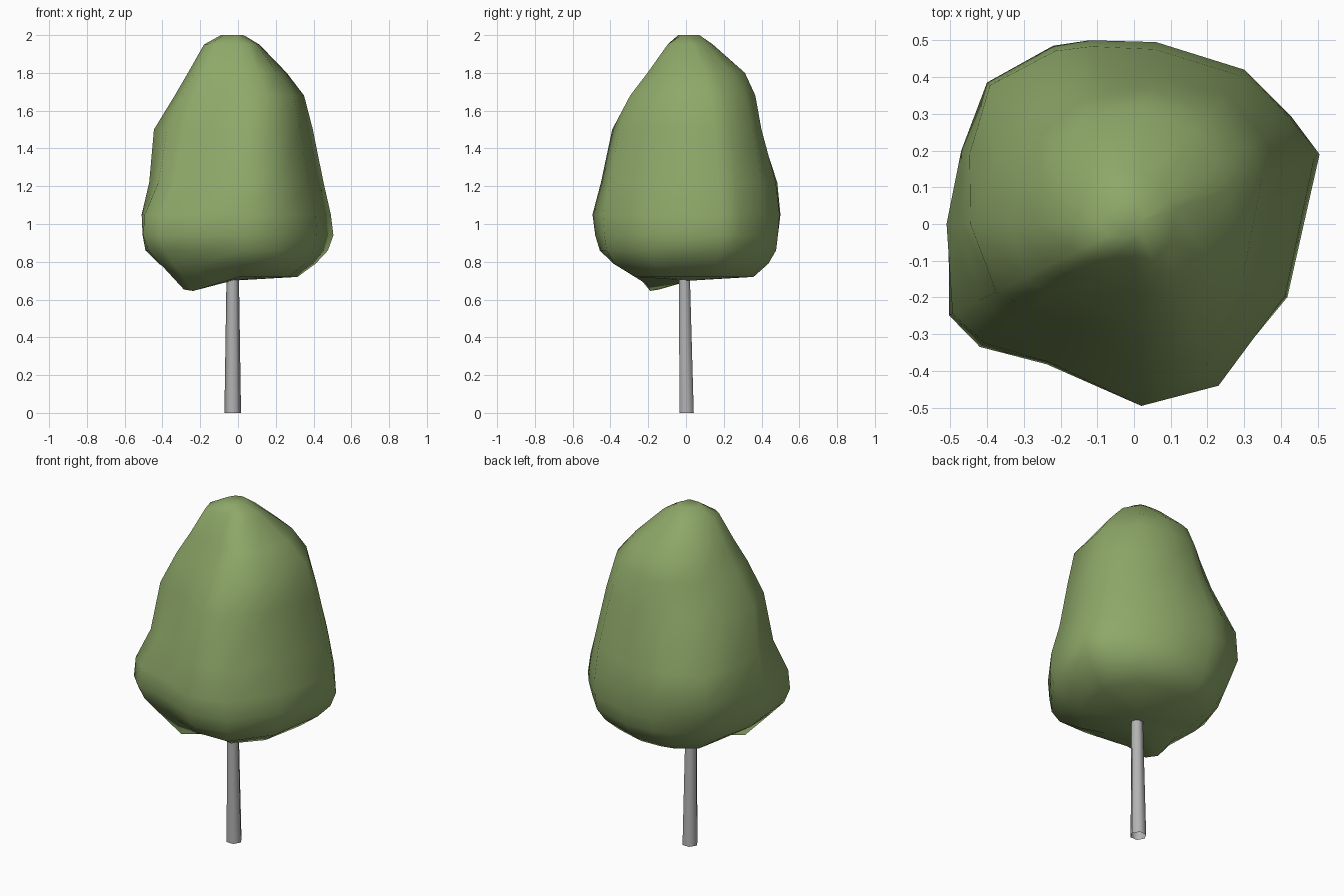
import bpy, bmesh, math

if "Cube" in bpy.data.objects:
    bpy.data.objects.remove(bpy.data.objects["Cube"])


def material(name, rgb):
    m = bpy.data.materials.new(name)
    m.diffuse_color = (*rgb, 1)
    m.use_nodes = True
    m.node_tree.nodes["Principled BSDF"].inputs["Base Color"].default_value = m.diffuse_color
    return m


def make_object(name, bm, mat, angle):
    bmesh.ops.recalc_face_normals(bm, faces=bm.faces)
    me = bpy.data.meshes.new(name)
    bm.to_mesh(me)
    bm.free()
    me.materials.append(mat)
    ob = bpy.data.objects.new(name, me)
    bpy.context.collection.objects.link(ob)
    bpy.context.view_layer.objects.active = ob
    ob.select_set(True)
    bpy.ops.object.shade_smooth_by_angle(angle=math.radians(angle))
    ob.select_set(False)
    return ob


def loft(bm, rings):
    n = len(rings[0])
    for a, b in zip(rings, rings[1:]):
        for i in range(n):
            j = (i + 1) % n
            bm.faces.new((a[i], a[j], b[j], b[i]))


leaf_green = material("leaf green", (0.27, 0.39, 0.14))
bark_grey = material("bark grey", (0.45, 0.45, 0.45))

# Crown: widest outline seen from above, scaled per height and direction
OUTLINE = [(.505, .19), (.43, .29), (.3, .42), (.06, .495), (-.12, .5),
           (-.22, .485), (-.4, .385), (-.47, .2), (-.51, 0), (-.505, -.25),
           (-.42, -.335), (-.24, -.385), (.02, -.495), (.23, -.44), (.42, -.2)]
# Extents towards E, NE, N, NW, W, SW, S, SE
WIDEST = (.505, .52, .5, .54, .51, .53, .495, .475)
PROFILE = [
    (.72, (.27, .38, .36, .36, .29, .30, .22, .34)),
    (.79, (.38, .46, .44, .43, .42, .43, .38, .44)),
    (.86, (.46, .51, .48, .47, .49, .49, .455, .465)),
    (.94, (.505, .52, .49, .50, .505, .53, .48, .47)),
    (1.05, (.48, .52, .50, .54, .51, .51, .495, .475)),
    (1.22, (.425, .50, .48, .53, .47, .41, .45, .435)),
    (1.50, (.37, .44, .40, .40, .445, .345, .39, .39)),
    (1.68, (.325, .39, .37, .34, .335, .285, .265, .36)),
    (1.80, (.23, .30, .32, .30, .265, .22, .18, .25)),
    (1.95, (.11, .12, .14, .16, .18, .15, .085, .12)),
    (2.00, (.02, .04, .07, .08, .09, .06, .04, .02)),
]


def factor(ext, x, y):
    t = (math.atan2(y, x) / (math.pi / 4)) % 8
    i = int(t) % 8
    j = (i + 1) % 8
    f = t - int(t)
    return ext[i] / WIDEST[i] * (1 - f) + ext[j] / WIDEST[j] * f


bm = bmesh.new()
rings = []
for level, (z, ext) in enumerate(PROFILE):
    ring = []
    for x, y in OUTLINE:
        k = factor(ext, x, y)
        # Lower rim droops at the front left
        sag = 0
        if level == 0:
            toward = math.cos(math.atan2(y, x) - math.radians(216))
            sag = 0.075 * max(0, toward) ** 8
        ring.append(bm.verts.new((x * k, y * k, z - sag)))
    rings.append(ring)
loft(bm, rings)
bm.faces.new(rings[-1])
# Underside fan
hub = bm.verts.new((-.03, .02, .70))
for i in range(len(OUTLINE)):
    bm.faces.new((hub, rings[0][i], rings[0][(i + 1) % len(OUTLINE)]))
make_object("crown", bm, leaf_green, 80)

# Trunk: slender tapered six-sided post, open at its foot
bm = bmesh.new()
rings = []
for z, r, cx, cy in ((0, .044, -.028, .003), (.72, .033, -.028, -.008)):
    rings.append([bm.verts.new((cx + r * math.cos(a * math.pi / 3),
                                cy + r * math.sin(a * math.pi / 3), z))
                  for a in range(6)])
loft(bm, rings)
make_object("trunk", bm, bark_grey, 65)
